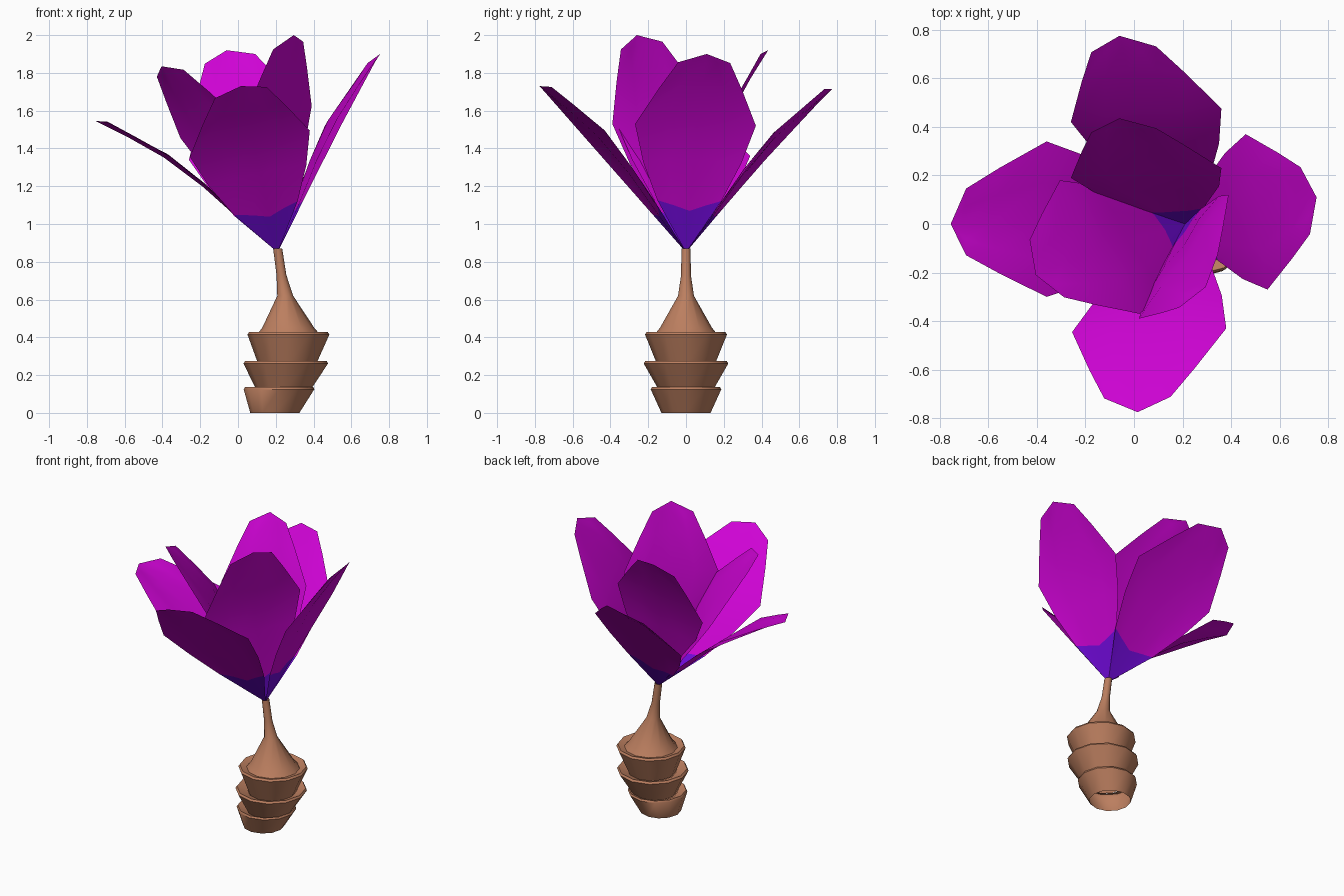
import bpy, bmesh, math
from mathutils import Vector

if "Cube" in bpy.data.objects:
    bpy.data.objects.remove(bpy.data.objects["Cube"])


def material(name, rgb):
    m = bpy.data.materials.new(name)
    m.diffuse_color = (*rgb, 1)
    m.use_nodes = True
    m.node_tree.nodes["Principled BSDF"].inputs["Base Color"].default_value = m.diffuse_color
    return m


BROWN = material("clay brown", (0.50, 0.21, 0.115))
MAGENTA = material("petal magenta", (0.62, 0.001, 0.66))
VIOLET = material("petal base violet", (0.17, 0.003, 0.72))


def finish(bm, name, mats, angle):
    me = bpy.data.meshes.new(name)
    bm.to_mesh(me)
    bm.free()
    for m in mats:
        me.materials.append(m)
    ob = bpy.data.objects.new(name, me)
    bpy.context.collection.objects.link(ob)
    bpy.ops.object.select_all(action='DESELECT')
    bpy.context.view_layer.objects.active = ob
    ob.select_set(True)
    bpy.ops.object.shade_smooth_by_angle(angle=math.radians(angle))


def lathe(name, rings, sides=12):
    """Open stack of rings given as (centre x, z, radius)."""
    bm = bmesh.new()
    loops = []
    for cx, z, r in rings:
        loops.append([bm.verts.new((cx + r * math.cos(a), r * math.sin(a), z))
                      for a in (2 * math.pi * i / sides for i in range(sides))])
    for lo, hi in zip(loops, loops[1:]):
        for i in range(sides):
            j = (i + 1) % sides
            bm.faces.new((lo[i], lo[j], hi[j], hi[i]))
    finish(bm, name, [BROWN], 50)


# Three flared cups of the bulb, each nested in the dished top of the one below
lathe("bulb_lower_cup", [(0.195, 0, 0.13), (0.217, 0.125, 0.187),
                         (0.218, 0.137, 0.18), (0.225, 0.115, 0.13)])
lathe("bulb_middle_cup", [(0.24, 0.115, 0.14), (0.253, 0.262, 0.224),
                          (0.254, 0.275, 0.215), (0.257, 0.25, 0.15)])
lathe("bulb_upper_cup", [(0.26, 0.25, 0.15), (0.267, 0.415, 0.217),
                         (0.267, 0.428, 0.208), (0.267, 0.41, 0.15)])
# Cone flaring from the stem into the top cup
lathe("stem", [(0.268, 0.405, 0.175), (0.266, 0.45, 0.138), (0.25, 0.62, 0.042),
               (0.23, 0.73, 0.026), (0.21, 0.87, 0.024)])

BASE = Vector((0.21, 0, 0.85))
# Petal template rows: centre position, inward lift, edge (along tip, along side)
ROWS = [(0.20, 0.02, -0.08, 0.53), (0.44, 0.05, -0.07, 0.81), (0.66, 0.055, 0.0, 1.0),
        (0.85, 0.03, 0.39, 0.68), (0.95, 0.01, 0.68, 0.43)]


def petal(name, tip, left, right, stain=1.0):
    """Curved sheet fanning from BASE to the tip and two widest side points."""
    t, l, r = (Vector(p) - BASE for p in (tip, left, right))
    n = t.cross(r - l).normalized()
    if n.z < 0:
        n.negate()
    bm = bmesh.new()
    root = bm.verts.new(BASE)
    point = bm.verts.new(BASE + t)
    grid = []
    for i, (c, lift, a, b) in enumerate(ROWS):
        s = stain if i == 0 else 1.0
        row = []
        for side, k in ((l, 1), (l, 0.5), (l, 0), (r, 0.5), (r, 1)):
            p = (t * c).lerp(t * a + side * b, k) + n * lift * (1 - k * k)
            row.append(bm.verts.new(BASE + p * s))
        grid.append(row)
    for i in range(4):
        bm.faces.new((root, grid[0][i + 1], grid[0][i])).material_index = 1
        bm.faces.new((point, grid[-1][i], grid[-1][i + 1]))
        for lo, hi in zip(grid, grid[1:]):
            bm.faces.new((lo[i], lo[i + 1], hi[i + 1], hi[i]))
    bmesh.ops.recalc_face_normals(bm, faces=bm.faces[:])
    finish(bm, name, [MAGENTA, VIOLET], 60)


# Outer ring of four petals
petal("outer_petal_front", (0.015, -0.775, 1.73), (-0.255, -0.445, 1.355), (0.38, -0.43, 1.495))
petal("outer_petal_back", (-0.06, 0.775, 1.715), (-0.26, 0.42, 1.34), (0.36, 0.476, 1.49))
petal("outer_petal_right", (0.752, 0.11, 1.90), (0.55, -0.27, 1.53), (0.46, 0.37, 1.52))
petal("outer_petal_left", (-0.755, 0.0, 1.545), (-0.36, 0.34, 1.36), (-0.36, -0.30, 1.355))
# Inner ring of three steeper petals
petal("inner_petal_back", (-0.06, 0.435, 1.92), (-0.26, 0.19, 1.48), (0.36, 0.23, 1.60), 0.75)
petal("inner_petal_left", (-0.405, -0.21, 1.835), (-0.305, 0.18, 1.455), (0.025, -0.37, 1.54), 0.75)
petal("inner_petal_right", (0.295, -0.26, 2.0), (0.02, -0.39, 1.53), (0.39, 0.12, 1.625), 0.75)
